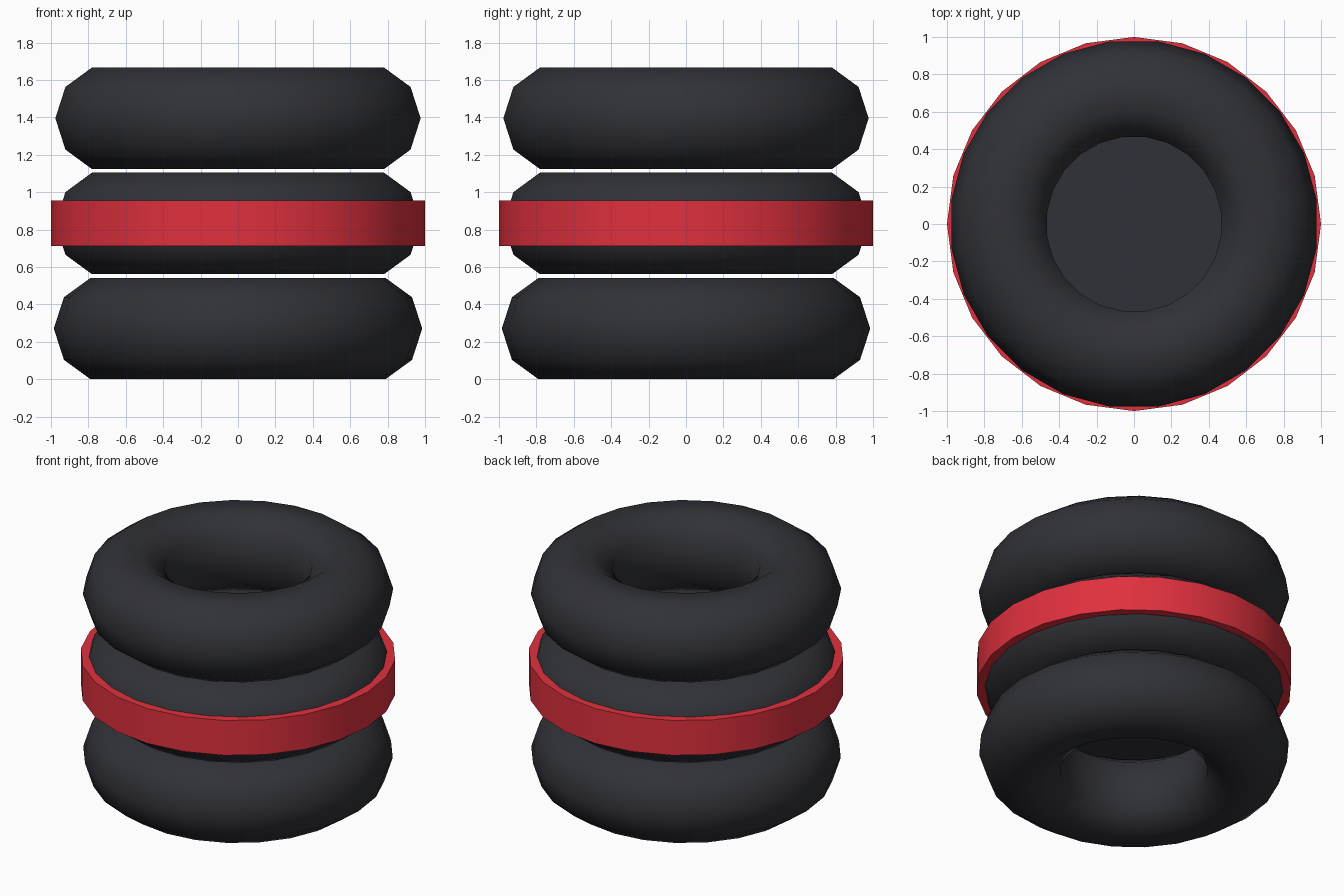
import bpy, bmesh, math

cube = bpy.data.objects.get("Cube")
if cube:
    bpy.data.objects.remove(cube, do_unlink=True)

SIDES = 24
RING, TUBE = 0.70, 0.285        # tyre centre circle and tube radius
HALF = TUBE * math.sin(math.radians(72))
STEP = 2 * HALF + 0.02          # spacing of the stack


def material(name, rgb):
    mat = bpy.data.materials.new(name)
    mat.use_nodes = True
    mat.diffuse_color = (*rgb, 1)
    mat.node_tree.nodes["Principled BSDF"].inputs["Base Color"].default_value = (*rgb, 1)
    return mat


def lathe(name, profile, z, mat, closed=True, turn=0.0):
    """Revolve an (r, z) profile about the z axis."""
    bm = bmesh.new()
    verts = [bm.verts.new((r, 0, h)) for r, h in profile]
    edges = [bm.edges.new(pair) for pair in zip(verts, verts[1:])]
    if closed:
        edges.append(bm.edges.new((verts[-1], verts[0])))
    bmesh.ops.spin(bm, geom=verts + edges, cent=(0, 0, 0), axis=(0, 0, 1),
                   angle=math.tau, steps=SIDES, use_merge=True)
    bmesh.ops.remove_doubles(bm, verts=bm.verts, dist=0.0001)
    bmesh.ops.recalc_face_normals(bm, faces=bm.faces)
    mesh = bpy.data.meshes.new(name)
    bm.to_mesh(mesh)
    bm.free()
    mesh.materials.append(mat)
    obj = bpy.data.objects.new(name, mesh)
    obj.location.z = z
    obj.rotation_euler.z = turn
    bpy.context.collection.objects.link(obj)
    return obj


def smooth(obj, degrees):
    bpy.ops.object.select_all(action='DESELECT')
    obj.select_set(True)
    bpy.context.view_layer.objects.active = obj
    bpy.ops.object.shade_smooth_by_angle(angle=math.radians(degrees))


def tube_point(degrees):
    a = math.radians(degrees)
    return RING + TUBE * math.cos(a), TUBE * math.sin(a)


rubber = material("dark rubber", (0.03, 0.031, 0.038))
red = material("red paint", (0.74, 0.03, 0.048))

# Open tyres: ten-sided tube with a straight inner wall
tyre = [tube_point(a) for a in range(-144, 145, 36)]
smooth(lathe("bottom_tyre", tyre, HALF, rubber), 60)
smooth(lathe("top_tyre", tyre, HALF + 2 * STEP, rubber, turn=math.pi / SIDES), 60)

# Middle tyre, closed across its hole
filled = [(0, -HALF)] + [tube_point(a) for a in range(-108, 109, 36)] + [(0, HALF)]
smooth(lathe("middle_tyre", filled, HALF + STEP, rubber, closed=False,
             turn=math.pi / SIDES), 60)

# Painted band around the middle tyre
band = [(0.9, -0.122), (1, -0.122), (1, 0.122), (0.9, 0.122)]
smooth(lathe("red_band", band, HALF + STEP, red), 40)
